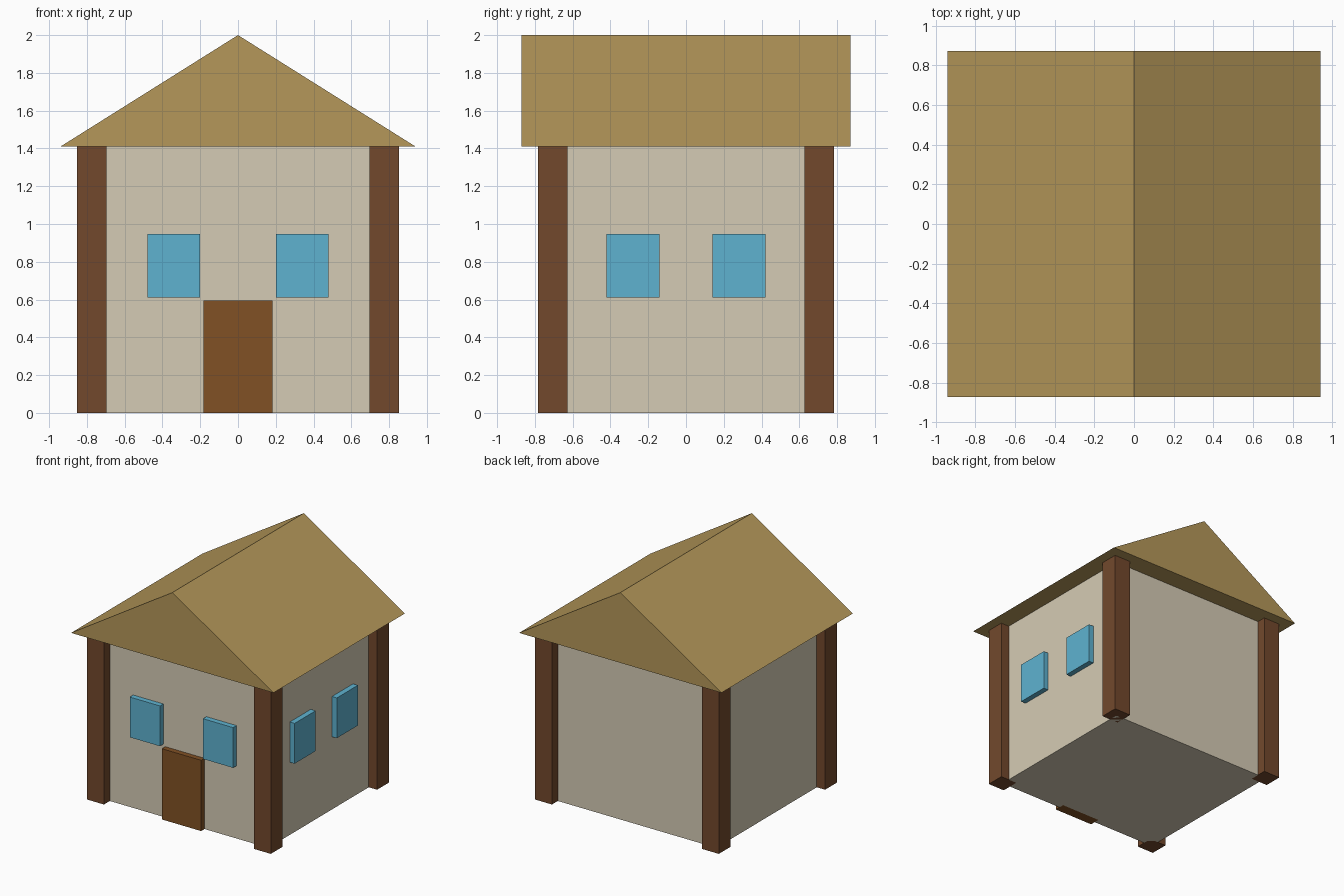
import bpy
import bmesh
from mathutils import Vector

if "Cube" in bpy.data.objects:
    bpy.data.objects.remove(bpy.data.objects["Cube"])

WALL_X, WALL_Y, WALL_TOP = 0.775, 0.705, 1.41   # half sizes and height of the body
POST = 0.155
OUT = 0.045                                     # how far door and windows stand out


def material(name, rgb):
    mat = bpy.data.materials.new(name)
    mat.diffuse_color = [(c / 255) ** 2.2 for c in rgb] + [1]
    mat.use_nodes = True
    mat.node_tree.nodes["Principled BSDF"].inputs["Base Color"].default_value = mat.diffuse_color
    return mat


def finish(name, bm, mat):
    bmesh.ops.recalc_face_normals(bm, faces=bm.faces)
    mesh = bpy.data.meshes.new(name)
    bm.to_mesh(mesh)
    bm.free()
    mesh.materials.append(mat)
    obj = bpy.data.objects.new(name, mesh)
    bpy.context.collection.objects.link(obj)
    return obj


def box(name, low, high, mat):
    low, high = Vector(low), Vector(high)
    bm = bmesh.new()
    bmesh.ops.create_cube(bm, size=1)
    bmesh.ops.scale(bm, vec=high - low, verts=bm.verts)
    obj = finish(name, bm, mat)
    obj.location = (low + high) / 2
    return obj


plaster = material("plaster", (212, 202, 179))
timber = material("timber", (114, 74, 48))
door_wood = material("door_wood", (128, 82, 41))
glass = material("glass", (95, 177, 207))
thatch = material("thatch", (179, 150, 90))

# Body
box("walls", (-WALL_X, -WALL_Y, 0), (WALL_X, WALL_Y, WALL_TOP), plaster)

# Corner posts, centred on the wall corners
h = POST / 2
for side, sx in (("left", -1), ("right", 1)):
    for end, sy in (("front", -1), ("back", 1)):
        x, y = sx * WALL_X, sy * WALL_Y
        box(f"{end}_{side}_post", (x - h, y - h, 0), (x + h, y + h, WALL_TOP), timber)

# Door
box("door", (-0.183, -WALL_Y - OUT, 0), (0.183, -WALL_Y + OUT, 0.594), door_wood)

# Windows on the front and on the right side
for s, label in ((-1, "a"), (1, "b")):
    cx, cy = s * 0.34, s * 0.28
    box(f"front_window_{label}", (cx - 0.14, -WALL_Y - OUT, 0.61),
        (cx + 0.14, -WALL_Y + OUT, 0.948), glass)
    box(f"side_window_{label}", (WALL_X - OUT, cy - 0.14, 0.61),
        (WALL_X + OUT, cy + 0.14, 0.948), glass)

# Gable roof: triangular profile extruded front to back
bm = bmesh.new()
profile = [(-0.94, WALL_TOP), (0.94, WALL_TOP), (0, 2)]
gable = bm.faces.new([bm.verts.new((x, -0.872, z)) for x, z in profile])
extruded = bmesh.ops.extrude_face_region(bm, geom=[gable], use_keep_orig=True)
bmesh.ops.translate(bm, vec=(0, 1.744, 0),
                    verts=[v for v in extruded["geom"] if isinstance(v, bmesh.types.BMVert)])
finish("roof", bm, thatch)
